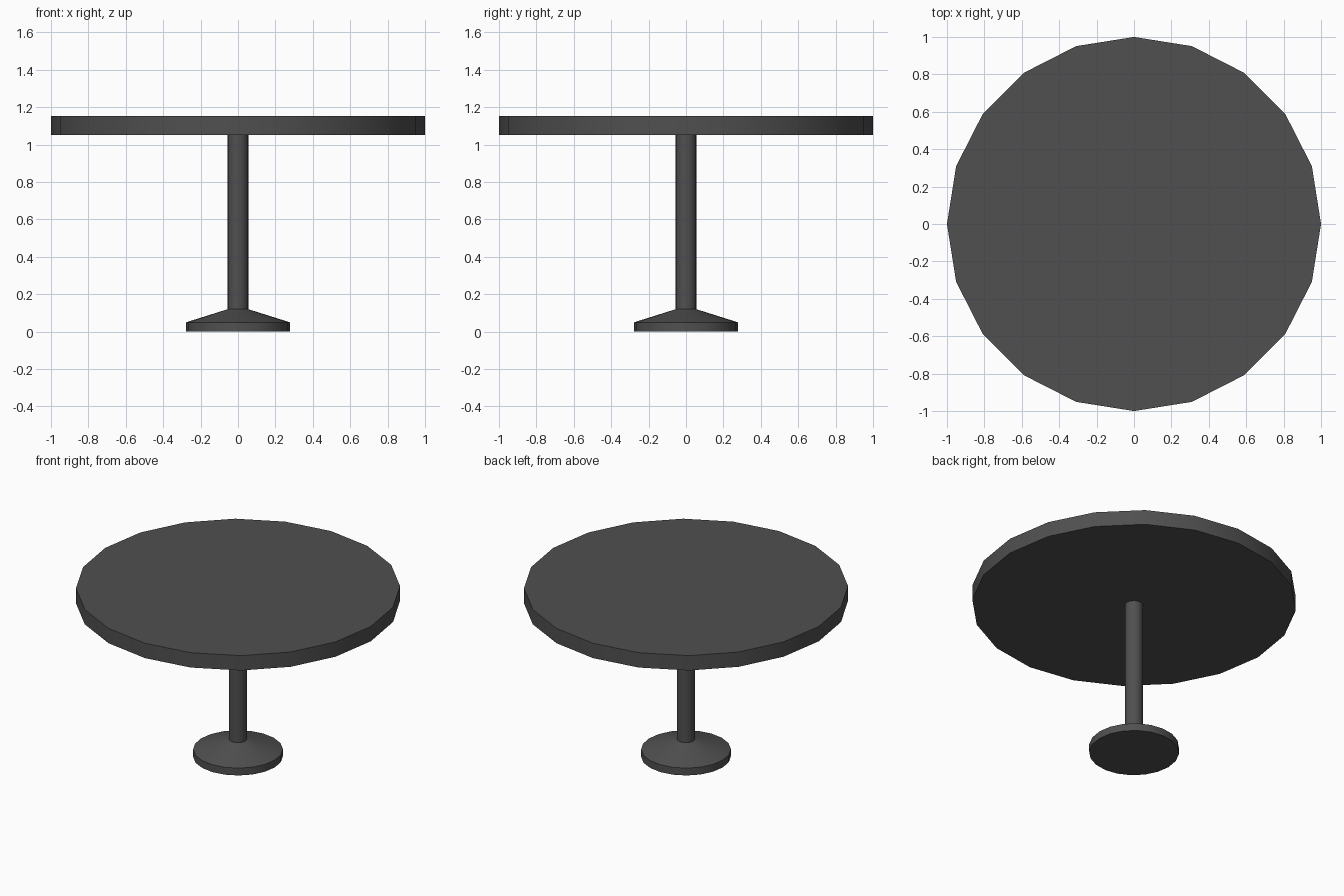
import bpy, bmesh, math

if "Cube" in bpy.data.objects:
    bpy.data.objects.remove(bpy.data.objects["Cube"])

SIDES = 20

dark = bpy.data.materials.new("dark_grey")
dark.diffuse_color = (0.08, 0.08, 0.08, 1)
dark.use_nodes = True
dark.node_tree.nodes["Principled BSDF"].inputs["Base Color"].default_value = dark.diffuse_color


def lathe(name, profile):
    """Capped solid of revolution from (radius, z) points, bottom to top."""
    bm = bmesh.new()
    rings = [[bm.verts.new((r * math.cos(math.tau * i / SIDES),
                            r * math.sin(math.tau * i / SIDES), z))
              for i in range(SIDES)] for r, z in profile]
    for low, high in zip(rings, rings[1:]):
        for i in range(SIDES):
            j = (i + 1) % SIDES
            bm.faces.new((low[i], low[j], high[j], high[i]))
    bm.faces.new(rings[0][::-1])
    bm.faces.new(rings[-1])
    mesh = bpy.data.meshes.new(name)
    bm.to_mesh(mesh)
    bm.free()
    mesh.materials.append(dark)
    obj = bpy.data.objects.new(name, mesh)
    bpy.context.collection.objects.link(obj)
    bpy.ops.object.select_all(action='DESELECT')
    obj.select_set(True)
    bpy.context.view_layer.objects.active = obj
    bpy.ops.object.shade_smooth_by_angle(angle=math.radians(30))
    return obj


# Round top
lathe("table_top", [(1.0, 1.052), (1.0, 1.153)])

# Foot and column as one continuous turned piece
lathe("pedestal", [(0.277, 0), (0.277, 0.05), (0.055, 0.12), (0.055, 1.052)])
